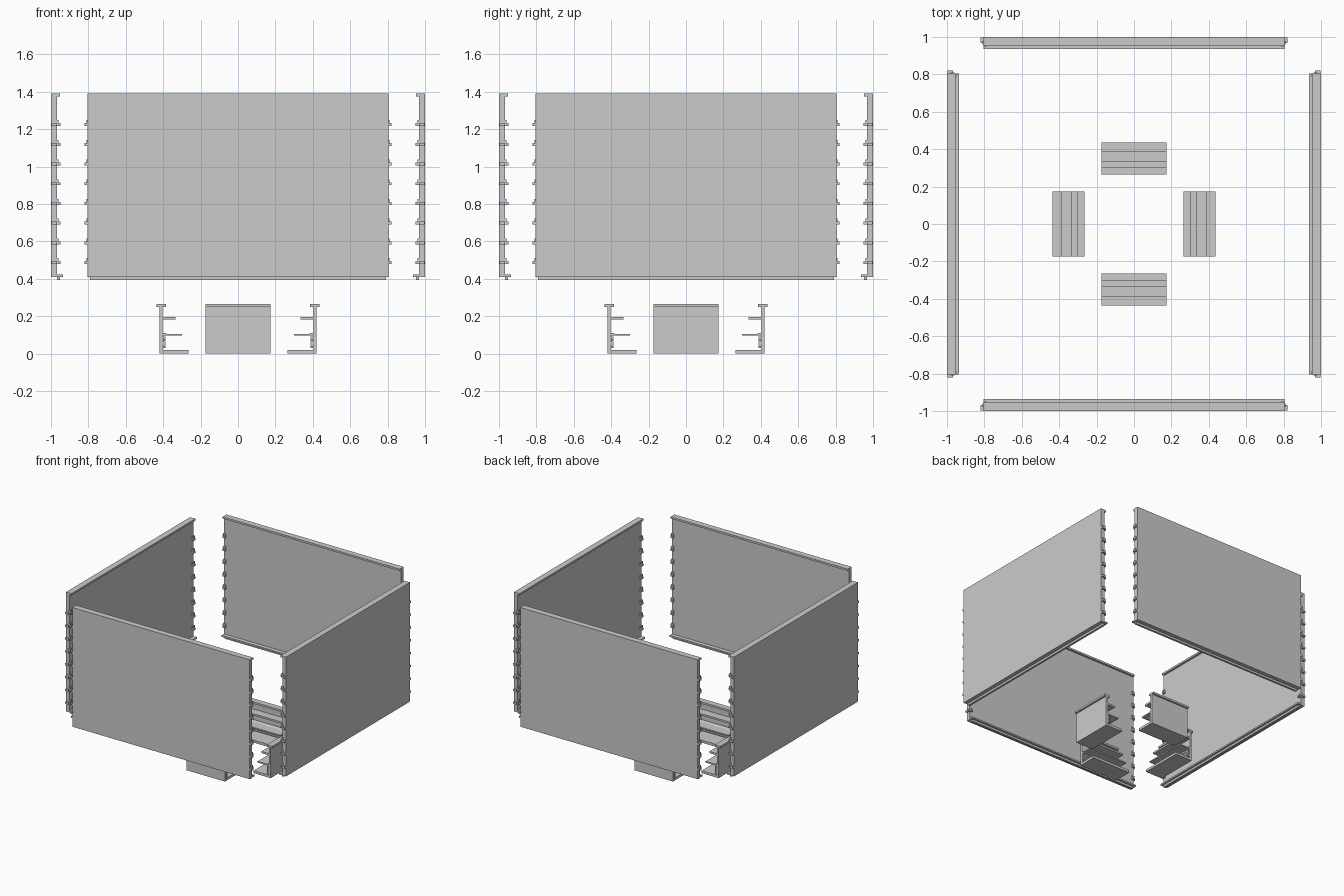
import bpy
import bmesh
from math import pi
from mathutils import Matrix

cube = bpy.data.objects.get("Cube")
if cube:
    bpy.data.objects.remove(cube, do_unlink=True)

grey = bpy.data.materials.new("light_grey")
grey.use_nodes = True
colour = (0.6, 0.6, 0.6, 1)
grey.diffuse_color = colour
grey.node_tree.nodes["Principled BSDF"].inputs["Base Color"].default_value = colour


def box(bm, r, t, z):
    """Box from ranges: r outward, t along the panel, z up."""
    size = [b - a for a, b in (r, t, z)]
    mid = [(a + b) / 2 for a, b in (r, t, z)]
    bmesh.ops.create_cube(bm, size=1, matrix=Matrix.Translation(mid) @ Matrix.Diagonal((*size, 1)))


def extrude(bm, outline, half):
    """Extrude an (r, z) outline to both sides along t."""
    face = bm.faces.new([bm.verts.new((r, -half, z)) for r, z in outline])
    out = bmesh.ops.extrude_face_region(bm, geom=[face])
    verts = [g for g in out["geom"] if isinstance(g, bmesh.types.BMVert)]
    bmesh.ops.translate(bm, verts=verts, vec=(0, 2 * half, 0))


def finish(bm, name):
    """Place four copies around the centre."""
    bmesh.ops.recalc_face_normals(bm, faces=bm.faces)
    mesh = bpy.data.meshes.new(name)
    bm.to_mesh(mesh)
    bm.free()
    mesh.materials.append(grey)
    for k, side in enumerate(("left", "back", "right", "front")):
        ob = bpy.data.objects.new(side + "_" + name, mesh)
        ob.rotation_euler.z = k * pi / 2
        bpy.context.collection.objects.link(ob)


# Wall panel: slab with a top lip, a bottom ledge and a tongue beneath it
wall = bmesh.new()
extrude(wall, [(1, 0.41), (1, 1.39), (0.951, 1.39), (0.951, 1.375),
               (0.968, 1.375), (0.968, 0.422), (0.935, 0.422), (0.935, 0.41)], 0.805)
box(wall, (0.951, 0.968), (-0.79, 0.79), (0.393, 0.411))
finish(wall, "wall_panel")

# Hooked clips up both ends of each panel
clips = bmesh.new()
for i in range(8):
    z = 0.487 + i * 0.1053
    for s in (-1, 1):
        def along(a, b):
            return tuple(sorted((s * a, s * b)))
        box(clips, (0.968, 0.998), along(0.79, 0.82), (z - 0.008, z + 0.008))
        box(clips, (0.95, 0.97), along(0.785, 0.804), (z - 0.008, z + 0.008))
        box(clips, (0.96, 0.978), along(0.788, 0.81), (z, z + 0.024))
finish(clips, "edge_clips")

# Shelf unit: capped back plate with three shelves
unit = bmesh.new()
extrude(unit, [(0.42, 0.004), (0.42, 0.25), (0.435, 0.25), (0.435, 0.266), (0.386, 0.266),
               (0.386, 0.25), (0.403, 0.25), (0.403, 0.197), (0.335, 0.197), (0.335, 0.183),
               (0.403, 0.183), (0.403, 0.111), (0.39, 0.111), (0.38, 0.106), (0.3, 0.106),
               (0.3, 0.096), (0.403, 0.096), (0.403, 0.02), (0.265, 0.02), (0.265, 0.004),
               (0.265, 0)][:-1] + [(0.265, 0), (0.42, 0)], 0.175)
finish(unit, "shelf_unit")

# Slats under the lowest raised shelf
slats = bmesh.new()
for i in range(5):
    z = 0.03 + i * 0.0125
    box(slats, (0.387, 0.405), (-0.175, 0.175), (z, z + 0.0105))
finish(slats, "slats")
